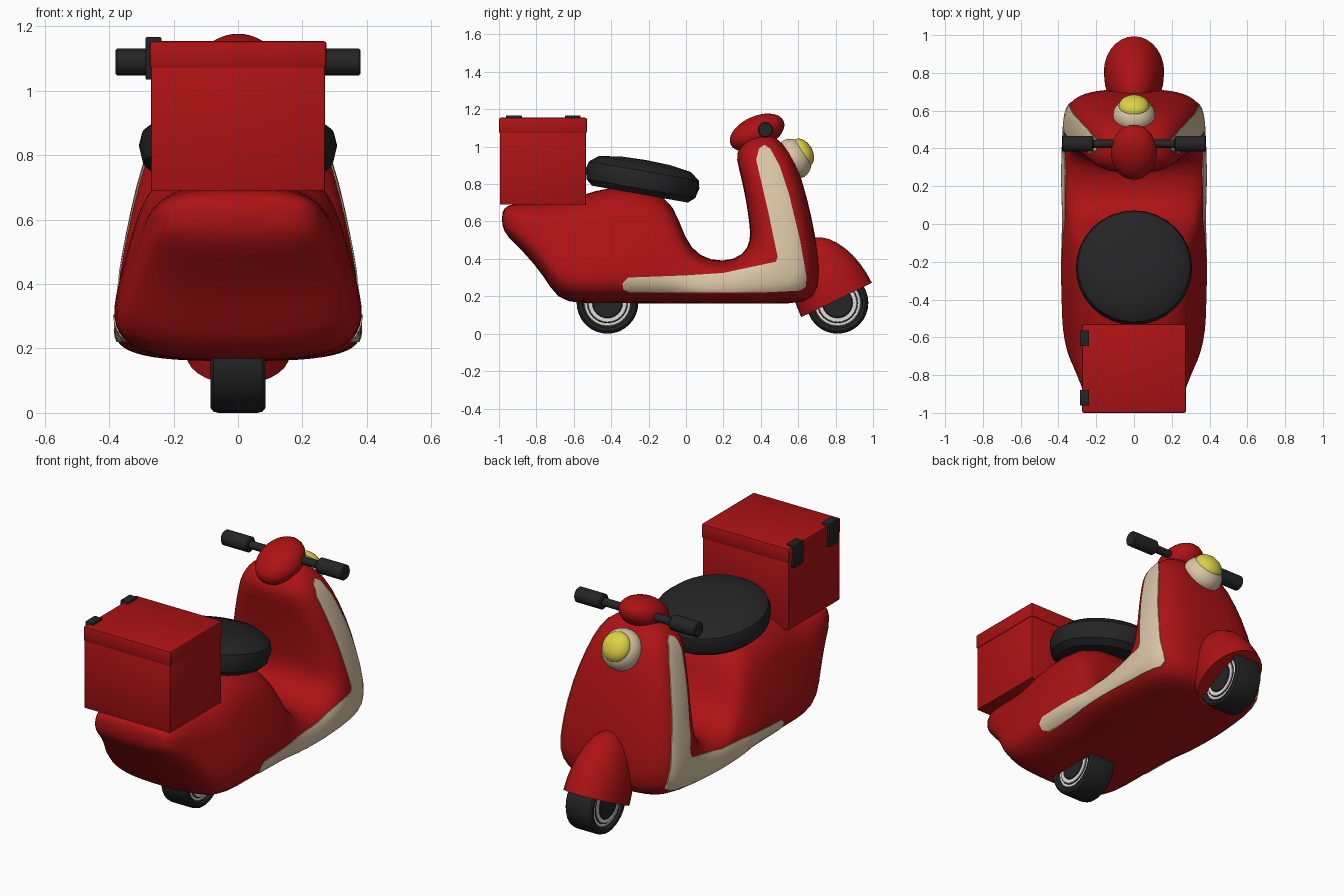
import bpy, bmesh
from math import radians, sin, cos, pi, copysign
from mathutils import Matrix, Vector

default = bpy.data.objects.get("Cube")
if default:
    bpy.data.objects.remove(default, do_unlink=True)


def material(name, r, g, b):
    mat = bpy.data.materials.new(name)
    mat.use_nodes = True
    mat.diffuse_color = (r, g, b, 1)
    mat.node_tree.nodes["Principled BSDF"].inputs["Base Color"].default_value = (r, g, b, 1)
    return mat


RED = material("red paint", .42, .006, .007)
CREAM = material("cream trim", .70, .56, .38)
BLACK = material("black rubber", .018, .018, .019)
YELLOW = material("yellow lens", .72, .64, .06)
WHITE = material("white rim", .75, .74, .72)


def finish(bm, name, mat, loc=(0, 0, 0), rot=(0, 0, 0), angle=35):
    """Turn a bmesh into a smooth shaded object that keeps its sharp edges."""
    bmesh.ops.recalc_face_normals(bm, faces=bm.faces)
    mesh = bpy.data.meshes.new(name)
    bm.to_mesh(mesh)
    bm.free()
    obj = bpy.data.objects.new(name, mesh)
    bpy.context.collection.objects.link(obj)
    obj.location = loc
    obj.rotation_euler = [radians(a) for a in rot]
    paint(obj, mat, angle)
    return obj


def paint(obj, mat, angle):
    mesh = obj.data
    mesh.materials.clear()
    mesh.materials.append(mat)
    for poly in mesh.polygons:
        poly.use_smooth = True
        poly.material_index = 0
    mesh.set_sharp_from_angle(angle=radians(angle))


def bake(obj):
    """Apply the modifiers of an object."""
    bpy.context.view_layer.update()
    graph = bpy.context.evaluated_depsgraph_get()
    mesh = bpy.data.meshes.new_from_object(obj.evaluated_get(graph))
    obj.modifiers.clear()
    obj.data = mesh


def bridge(bm, rings):
    n = len(rings[0])
    for a, b in zip(rings, rings[1:]):
        for i in range(n):
            j = (i + 1) % n
            bm.faces.new((a[i], a[j], b[j], b[i]))


def lathe(name, profile, mat, loc, rot=(0, 0, 0), segs=32):
    """Revolve (radius, height) points around local z."""
    bm = bmesh.new()
    rings = [[bm.verts.new((r * cos(2 * pi * k / segs), r * sin(2 * pi * k / segs), h))
              for k in range(segs)] for r, h in profile]
    bridge(bm, rings)
    bmesh.ops.remove_doubles(bm, verts=bm.verts, dist=1e-5)
    return finish(bm, name, mat, loc, rot)


def drum(name, radius, half, mat, loc, bevel=.006):
    """Round-edged cylinder lying along x."""
    top = [(radius, half - bevel), (radius - bevel, half), (0, half)]
    bottom = [(r, -h) for r, h in reversed(top)]
    return lathe(name, bottom + top, mat, loc, (0, 90, 0), 24)


def ellipsoid(name, radii, mat, loc, rot=(0, 0, 0), half=False):
    bm = bmesh.new()
    bmesh.ops.create_uvsphere(bm, u_segments=28, v_segments=18, radius=1)
    bmesh.ops.scale(bm, vec=radii, verts=bm.verts)
    if half:
        bmesh.ops.bisect_plane(bm, geom=bm.verts[:] + bm.edges[:] + bm.faces[:],
                               plane_co=(0, 0, 0), plane_no=(0, 0, -1), clear_outer=True)
        bmesh.ops.holes_fill(bm, edges=[e for e in bm.edges if e.is_boundary])
    return finish(bm, name, mat, loc, rot)


def block(name, low, high, mat, bevel=.008):
    low, high = Vector(low), Vector(high)
    bm = bmesh.new()
    bmesh.ops.create_cube(bm, size=1, matrix=Matrix.Translation((low + high) / 2)
                          @ Matrix.Diagonal((*(high - low), 1)))
    bmesh.ops.bevel(bm, geom=bm.edges[:], offset=bevel, segments=2, affect='EDGES', profile=.5)
    return finish(bm, name, mat)


# Body: lofted from tail, under the seat, along the floor and up the leg shield
# Each station: outer y, z, inner y, z, outer half width, inner half width
stations = [
    (-.985, .58, -.985, .65, .17, .17), (-.96, .52, -.96, .69, .25, .24),
    (-.87, .44, -.87, .70, .29, .27), (-.76, .31, -.76, .71, .37, .29),
    (-.69, .18, -.67, .715, .43, .30), (-.57, .16, -.55, .74, .47, .31),
    (-.4, .16, -.42, .79, .48, .31), (-.2, .16, -.18, .78, .48, .31),
    (-.08, .16, -.06, .69, .47, .31), (0, .16, -.01, .51, .45, .33),
    (.1, .16, .07, .41, .42, .36), (.25, .16, .2, .38, .40, .38),
    (.45, .16, .31, .42, .39, .38), (.65, .16, .345, .50, .38, .375),
    (.72, .23, .34, .57, .38, .37), (.715, .40, .33, .65, .37, .345),
    (.67, .64, .31, .77, .335, .31), (.62, .83, .28, .89, .28, .26),
    (.56, .98, .262, .97, .22, .22), (.47, 1.06, .32, 1.03, .15, .16),
    (.42, 1.07, .37, 1.06, .05, .05),
]
RING = 28


def power(v, p):
    return copysign(abs(v) ** p, v)


bm = bmesh.new()
rings = []
for yo, zo, yi, zi, wo, wi in stations:
    ring = []
    for k in range(RING):
        t = 2 * pi * k / RING
        s = power(cos(t), .667)
        f = (1 + s) / 2
        w = wi + (wo - wi) * (1 - f) ** 2
        ring.append(bm.verts.new((w * power(sin(t), .667),
                                  yo + (yi - yo) * f, zo + (zi - zo) * f)))
    rings.append(ring)
bridge(bm, rings)
bm.faces.new(rings[0])
bm.faces.new(rings[-1])
body = finish(bm, "body", RED, angle=80)
body.modifiers.new("smooth", 'SUBSURF').levels = 1
bake(body)
paint(body, RED, 80)

# Side trim: a thin skin over the body, cut to an L-shaped outline
outline = [(.42, 1.01), (.45, .99), (.5, .9), (.55, .75), (.61, .5), (.645, .3), (.64, .25),
           (.61, .23), (.4, .22), (-.3, .22), (-.335, .235), (-.34, .27), (-.31, .3),
           (0, .312), (.2, .325), (.48, .385), (.49, .41), (.44, .65), (.375, .93), (.39, .99)]
bm = bmesh.new()
ends = [[bm.verts.new((x, y, z)) for y, z in outline] for x in (-.6, .6)]
bridge(bm, ends)
for end in ends:
    bm.faces.new(end)
cutter = finish(bm, "trim_cutter", CREAM)
cutter.hide_render = True
bm = bmesh.new()
bm.from_mesh(body.data)
bm.normal_update()
for v, n in [(v, v.normal.copy()) for v in bm.verts]:
    v.co += n * .004
trim = finish(bm, "side_trim", CREAM)
cut = trim.modifiers.new("cut", 'BOOLEAN')
cut.operation = 'INTERSECT'
cut.solver = 'EXACT'
cut.object = cutter
bake(trim)
paint(trim, CREAM, 40)
bpy.data.objects.remove(cutter, do_unlink=True)

# Wheels
tire = [(.125, .07), (.135, .082), (.15, .085), (.161, .076), (.165, .06)]
tire = tire + [(r, -h) for r, h in reversed(tire)]
for side, y in (("rear", -.42), ("front", .81)):
    at = (0, y, .165)
    lathe(side + "_tire", tire, BLACK, at, (0, 90, 0))
    drum(side + "_rim", .128, .07, WHITE, at)
    drum(side + "_rim_line", .109, .073, BLACK, at, .002)
    drum(side + "_rim_inner", .104, .076, WHITE, at, .002)
    drum(side + "_hub", .083, .081, BLACK, at)

# Front fender
ellipsoid("front_fender", (.16, .21, .36), RED, (0, .805, .18), (25.9, 0, 0), half=True)

# Seat
lathe("seat", [(0, -.085), (.26, -.085), (.295, -.055), (.308, 0), (.298, .04),
               (.25, .078), (.13, .096), (0, .1)], BLACK, (0, -.232, .83), (-10, 0, 0))

# Headlight
ellipsoid("headlight_housing", (.112, .09, .112), CREAM, (0, .575, .935), (30, 0, 0))
ellipsoid("headlight_lens", (.082, .055, .082), YELLOW, (0, .622, .967), (30, 0, 0))

# Steering head and handlebar
ellipsoid("steering_head", (.122, .155, .088), RED, (0, .38, 1.075), (24, 0, 0))
drum("handlebar", .022, .25, BLACK, (0, .425, 1.09))
for side, sign in (("left", 1), ("right", -1)):
    drum(side + "_grip", .042, .083, BLACK, (sign * .298, .425, 1.09))

# Delivery box with lid and two latches
block("box", (-.27, -.995, .69), (.27, -.535, 1.08), RED, .004)
block("box_lid", (-.275, -1, 1.07), (.275, -.53, 1.155), RED, .01)
for name, y in (("front_latch", -.605), ("rear_latch", -.92)):
    block(name + "_side", (-.287, y - .042, 1.035), (-.265, y + .042, 1.165), BLACK, .004)
    block(name + "_top", (-.287, y - .042, 1.145), (-.238, y + .042, 1.167), BLACK, .004)
